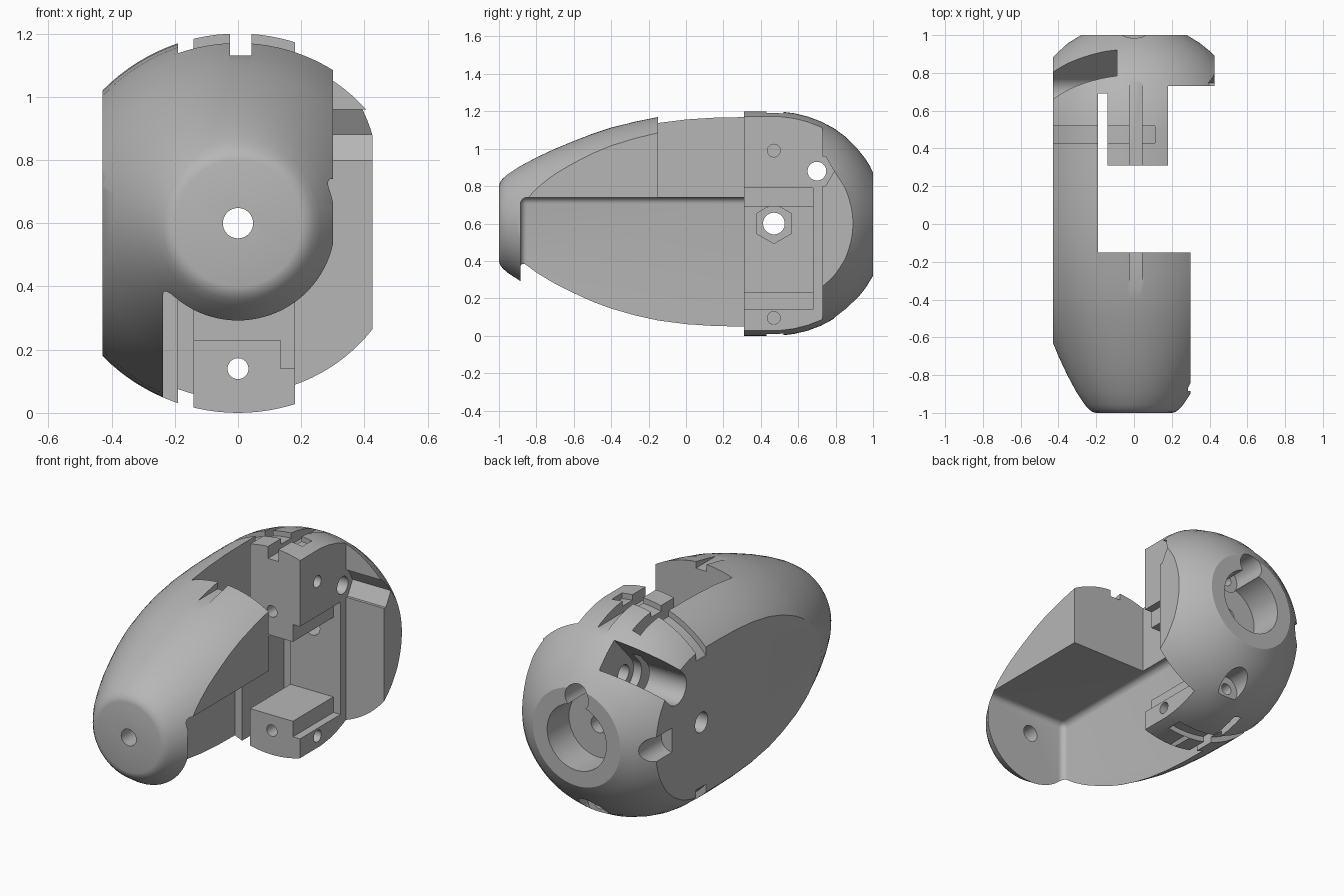
import bpy, bmesh, math
from mathutils import Matrix, Vector

cube = bpy.data.objects.get("Cube")
if cube:
    bpy.data.objects.remove(cube, do_unlink=True)

grey = bpy.data.materials.new("plain_grey")
grey.use_nodes = True
GREY = (0.47, 0.47, 0.47, 1)
grey.diffuse_color = GREY
grey.node_tree.nodes["Principled BSDF"].inputs["Base Color"].default_value = GREY

AXIS_Z = 0.6   # height of the long axis


def make(name, bm):
    bmesh.ops.recalc_face_normals(bm, faces=bm.faces)
    me = bpy.data.meshes.new(name)
    bm.to_mesh(me)
    bm.free()
    ob = bpy.data.objects.new(name, me)
    bpy.context.collection.objects.link(ob)
    return ob


def box(x, y, z, turn=None):
    """Box from (low, high) ranges, optionally moved by a matrix."""
    bm = bmesh.new()
    bmesh.ops.create_cube(bm, size=1)
    for v in bm.verts:
        v.co = Vector([r[0] if c < 0 else r[1] for c, r in zip(v.co, (x, y, z))])
    if turn:
        bm.transform(turn)
    return make("box_cutter", bm)


def rod(axis, a, z, r, lo, hi, sides=40, spin=0.0):
    """Prism along x (a is its y) or along y (a is its x)."""
    bm = bmesh.new()
    bmesh.ops.create_cone(bm, cap_ends=True, segments=sides, radius1=r, radius2=r, depth=hi - lo)
    bm.transform(Matrix.Rotation(spin, 4, 'Z'))
    mid = (lo + hi) / 2
    if axis == 'X':
        bm.transform(Matrix.Translation((mid, a, z)) @ Matrix.Rotation(math.pi / 2, 4, 'Y'))
    else:
        bm.transform(Matrix.Translation((a, mid, z)) @ Matrix.Rotation(math.pi / 2, 4, 'X'))
    return make("rod_cutter", bm)


def revolve(name, profile, closed=False, steps=112):
    """Turn (y, radius) points around the long axis."""
    bm = bmesh.new()
    rings = []
    for i in range(steps):
        a = math.tau * i / steps
        rings.append([bm.verts.new((r * math.sin(a), y, AXIS_Z + r * math.cos(a))) for y, r in profile])
    n = len(profile)
    for i, ring in enumerate(rings):
        nxt = rings[(i + 1) % steps]
        for j in range(n if closed else n - 1):
            k = (j + 1) % n
            bm.faces.new((ring[j], ring[k], nxt[k], nxt[j]))
    if not closed:
        bm.faces.new([r[0] for r in rings])
        bm.faces.new([r[-1] for r in rings])
    return make(name, bm)


def cut(ob, cutter):
    mod = ob.modifiers.new("cut", 'BOOLEAN')
    mod.operation = 'DIFFERENCE'
    mod.solver = 'EXACT'
    mod.object = cutter
    bpy.context.view_layer.objects.active = ob
    bpy.ops.object.modifier_apply(modifier=mod.name)
    bpy.data.objects.remove(cutter, do_unlink=True)


FAR = 2

# Egg-shaped shell
shell = revolve("shell_body", [
    (-1, .2), (-.995, .22), (-.98, .24), (-.955, .262), (-.89, .305), (-.8, .353), (-.7, .4),
    (-.6, .441), (-.5, .48), (-.4, .513), (-.27, .546), (-.15, .57), (0, .588), (.15, .597),
    (.31, .6), (.5, .6), (.58, .59), (.65, .573), (.72, .547), (.79, .51), (.85, .466),
    (.91, .408), (.96, .345), (1, .28)])

# Flat sides
cut(shell, box((-FAR, -.428), (-FAR, FAR), (-FAR, FAR)))
cut(shell, box((.425, FAR), (-FAR, FAR), (-FAR, FAR)))
cut(shell, box((.3, FAR), (-FAR, 0), (-FAR, FAR)))

# Rounded recess under the front half
bm = bmesh.new()
bmesh.ops.create_cube(bm, size=1)
for v in bm.verts:
    v.co = (-.237 if v.co.x < 0 else FAR, -.885 if v.co.y < 0 else .31, -1 if v.co.z < 0 else .74)
edges = []
for e in bm.edges:
    m = (e.verts[0].co + e.verts[1].co) / 2
    if (m.x < -.2) + (m.y < -.8) + (m.z > .7) == 2 and m.y < .3:
        edges.append(e)
bmesh.ops.bevel(bm, geom=edges, offset=.035, segments=5, profile=.5, affect='EDGES')
cut(shell, make("recess_cutter", bm))

# Open middle, thin slot beside the blocks, open side of the rear cap
cut(shell, box((-.19, FAR), (-.15, .31), (-FAR, FAR)))
cut(shell, box((-.19, -.14), (.2, .69), (-FAR, FAR)))
cut(shell, box((.18, FAR), (.1, .73), (-FAR, FAR)))

# Stepped pocket between the upper and lower blocks
cut(shell, box((-.16, .15), (.2, .68), (.23, .69)))
cut(shell, box((.135, .3), (.2, .68), (.14, .79)))

# Key groove along the top, strap groove around the shell
cut(shell, box((-.025, .042), (-.34, .8), (1.13, FAR)))
strap = revolve("strap_cutter", [(.43, .568), (.52, .568), (.52, .75), (.43, .75)], closed=True)
cut(strap, box((.11, FAR), (-FAR, FAR), (-FAR, FAR)))
cut(shell, strap)

# Nut pocket and bore in the side wall
cut(shell, rod('X', .47, .6, .107, -.25, 0, 6, math.pi / 2))
cut(shell, rod('X', .47, .6, .058, -.6, -.2))

# Cross bolt: channel on one end, nut pocket on the other
tilt = Matrix.Translation((0, .7, .88)) @ Matrix.Rotation(math.radians(-43), 4, 'X')
cut(shell, rod('X', .7, .88, .092, -.7, -.09))
cut(shell, box((-.7, -.09), (-.092, .092), (0, .6), tilt))
cut(shell, rod('X', .7, .88, .092, .18, .7, 6))
cut(shell, rod('X', .7, .88, .05, -.3, .5))

# Small cross pins
for z in (.99, .095):
    cut(shell, rod('X', .47, z, .034, -.16, .4))

# Lengthwise bores with rear counterbores
cut(shell, rod('Y', 0, .6, .048, -1.2, 1.2))
cut(shell, rod('Y', 0, .6, .19, .8, 1.2))
for z in (.14, .83):
    cut(shell, rod('Y', 0, z, .033, .2, 1.2))
    cut(shell, rod('Y', 0, z, .075, .79, 1.2))
cut(shell, rod('Y', -.43, .6, .07, .74, 1.2))

# Finish
shell.data.materials.clear()
shell.data.materials.append(grey)
for p in shell.data.polygons:
    p.material_index = 0
bpy.ops.object.select_all(action='DESELECT')
shell.select_set(True)
bpy.context.view_layer.objects.active = shell
bpy.ops.object.shade_smooth_by_angle(angle=math.radians(28))
